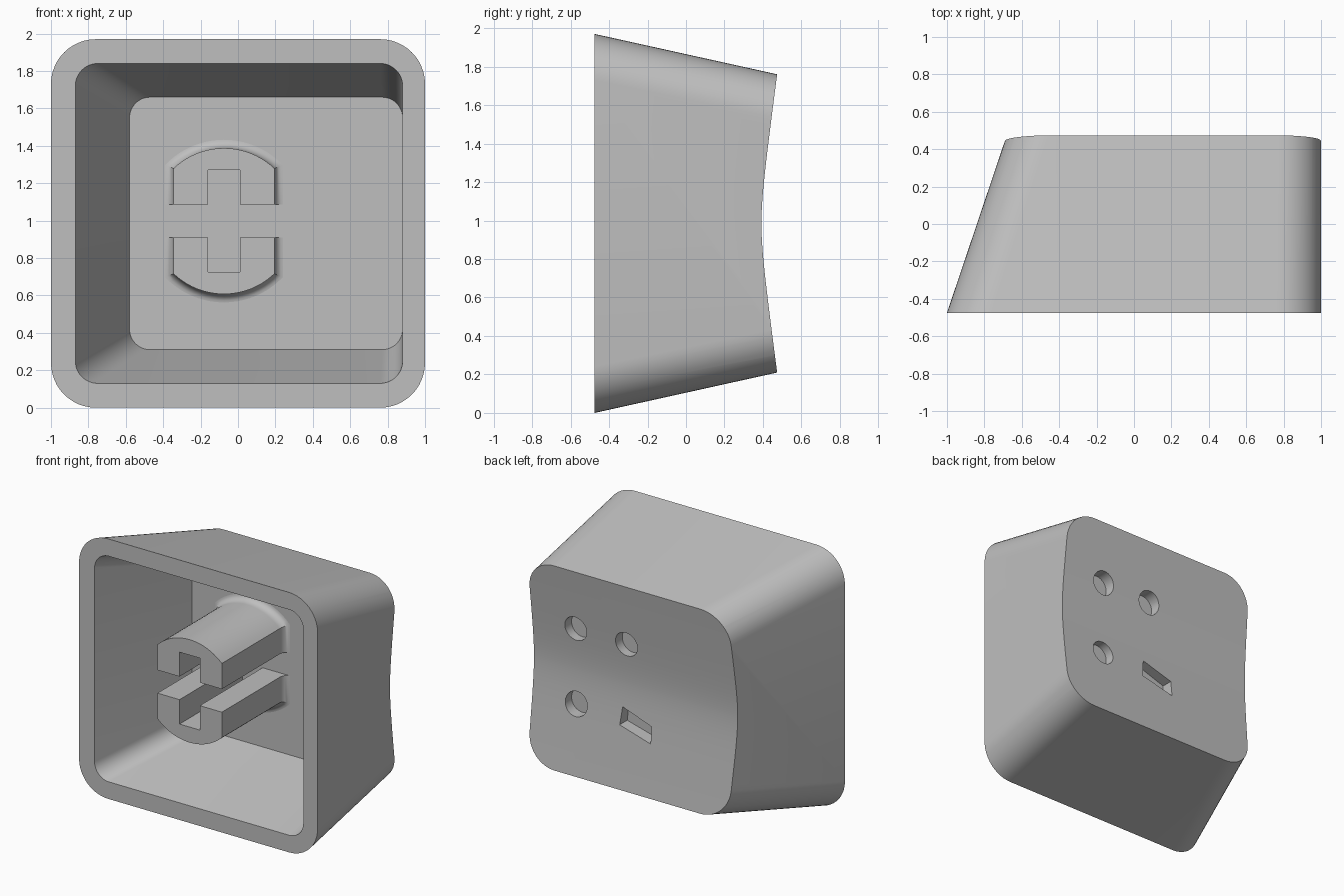
import bpy, bmesh, math

if "Cube" in bpy.data.objects:
    bpy.data.objects.remove(bpy.data.objects["Cube"])

MID_Z = 0.985      # height of the dish valley
STEM = (-0.075, 0.9975)  # stem centre in x, z
FLOOR_Y = 0.28

grey = bpy.data.materials.new("light grey plastic")
grey.diffuse_color = (0.52, 0.52, 0.52, 1)
grey.use_nodes = True
grey.node_tree.nodes["Principled BSDF"].inputs["Base Color"].default_value = grey.diffuse_color


def loft(name, rings):
    """Closed solid through matching rings of 3D points."""
    bm = bmesh.new()
    loops = [[bm.verts.new(p) for p in ring] for ring in rings]
    n = len(loops[0])
    for a, b in zip(loops, loops[1:]):
        for i in range(n):
            j = (i + 1) % n
            bm.faces.new((a[i], a[j], b[j], b[i]))
    bm.faces.new(loops[0])
    bm.faces.new(loops[-1])
    bmesh.ops.recalc_face_normals(bm, faces=bm.faces)
    mesh = bpy.data.meshes.new(name)
    bm.to_mesh(mesh)
    bm.free()
    mesh.materials.append(grey)
    obj = bpy.data.objects.new(name, mesh)
    bpy.context.collection.objects.link(obj)
    return obj


def prism(name, outline, y0, y1):
    """Extrude an (x, z) outline along y."""
    return loft(name, [[(x, y, z) for x, z in outline] for y in (y0, y1)])


def box(name, x0, x1, z0, z1, y0, y1):
    return prism(name, [(x0, z0), (x1, z0), (x1, z1), (x0, z1)], y0, y1)


def rounded_rect(x0, x1, z0, z1, r, y, seg=12):
    pts = []
    corners = ((x1 - r, z1 - r), (x0 + r, z1 - r), (x0 + r, z0 + r), (x1 - r, z0 + r))
    for k, (cx, cz) in enumerate(corners):
        for i in range(seg + 1):
            a = math.pi / 2 * (k + i / seg)
            pts.append((cx + r * math.cos(a), y, cz + r * math.sin(a)))
    return pts


def tapered(name, front, back, y0, y1, t0=0.0, t1=1.0):
    """Loft two rounded rectangles (x0, x1, z0, z1, r), extended by t0..t1."""
    rings = []
    for t in (t0, t1):
        dims = [a + (b - a) * t for a, b in zip(front, back)]
        rings.append(rounded_rect(*dims, y0 + (y1 - y0) * t))
    return loft(name, rings)


def cut(target, cutter):
    mod = target.modifiers.new("cut", 'BOOLEAN')
    mod.operation = 'DIFFERENCE'
    mod.solver = 'EXACT'
    mod.object = cutter
    bpy.context.view_layer.objects.active = target
    bpy.ops.object.modifier_apply(modifier=mod.name)
    bpy.data.objects.remove(cutter)


def dish_y(z):
    return 0.392 + math.hypot(0.135 * (z - MID_Z), 0.026) - 0.026


# Outer body, over-long at the back so the dish can trim it
cap = tapered("cap_body", (-1, 1, 0, 1.97, 0.24), (-0.68, 1, 0.21, 1.76, 0.23),
              -0.475, 0.475, 0, 1.15)

# Concave back face
zs = [MID_Z + 1.2 * math.copysign(abs(u) ** 1.5, u) for u in [i / 16 for i in range(-16, 17)]]
profile = [(dish_y(z), z) for z in zs] + [(1, zs[-1]), (1, zs[0])]
cut(cap, loft("dish_cutter", [[(x, y, z) for y, z in profile] for x in (-1.5, 1.5)]))

# Hollow inside
cut(cap, tapered("cavity_cutter", (-0.87, 0.88, 0.13, 1.84, 0.12),
                 (-0.58, 0.88, 0.31, 1.66, 0.11), -0.475, FLOOR_Y, -0.1, 1))

# Three round pits and a slanted slot in the back face
for hx, hz in ((0.633, 1.30), (0.208, 1.295), (0.633, 0.727)):
    ring = [(hx + 0.092 * math.cos(a), hz + 0.092 * math.sin(a))
            for a in [2 * math.pi * i / 32 for i in range(32)]]
    cut(cap, prism("pit_cutter", ring, 0.335, 0.7))
cut(cap, prism("slot_cutter", [(0.25, 0.805), (0, 0.722), (0, 0.598), (0.265, 0.67)], 0.325, 0.7))


def stem_ring(grow, y, seg=20):
    """Circle with flattened left and right sides."""
    half, r = 0.27 + grow, 0.39 + grow
    a0 = math.acos(half / r)
    pts = []
    for base in (0, math.pi):
        for i in range(seg + 1):
            a = base + a0 + (math.pi - 2 * a0) * i / seg
            pts.append((STEM[0] + r * math.cos(a), y, STEM[1] + r * math.sin(a)))
    return pts


# Stem with a small fillet where it meets the floor
rings = [stem_ring(0, -0.472)]
for i in range(7):
    a = math.pi / 2 * i / 6
    rings.append(stem_ring(0.045 * (1 - math.cos(a)), FLOOR_Y - 0.06 + 0.06 * math.sin(a)))
stem = loft("stem", rings)

# Cross-shaped socket that splits the stem in two
cx, cz = STEM
cut(stem, box("gap_cutter", cx - 0.6, cx + 0.6, cz - 0.0875, cz + 0.0875, -0.6, 0.5))
cut(stem, box("socket_cutter", cx - 0.085, cx + 0.085, cz - 0.2725, cz + 0.2725, -0.6, 0.5))

for obj in (cap, stem):
    bpy.ops.object.select_all(action='DESELECT')
    obj.select_set(True)
    bpy.context.view_layer.objects.active = obj
    bpy.ops.object.shade_smooth_by_angle(angle=math.radians(30))
